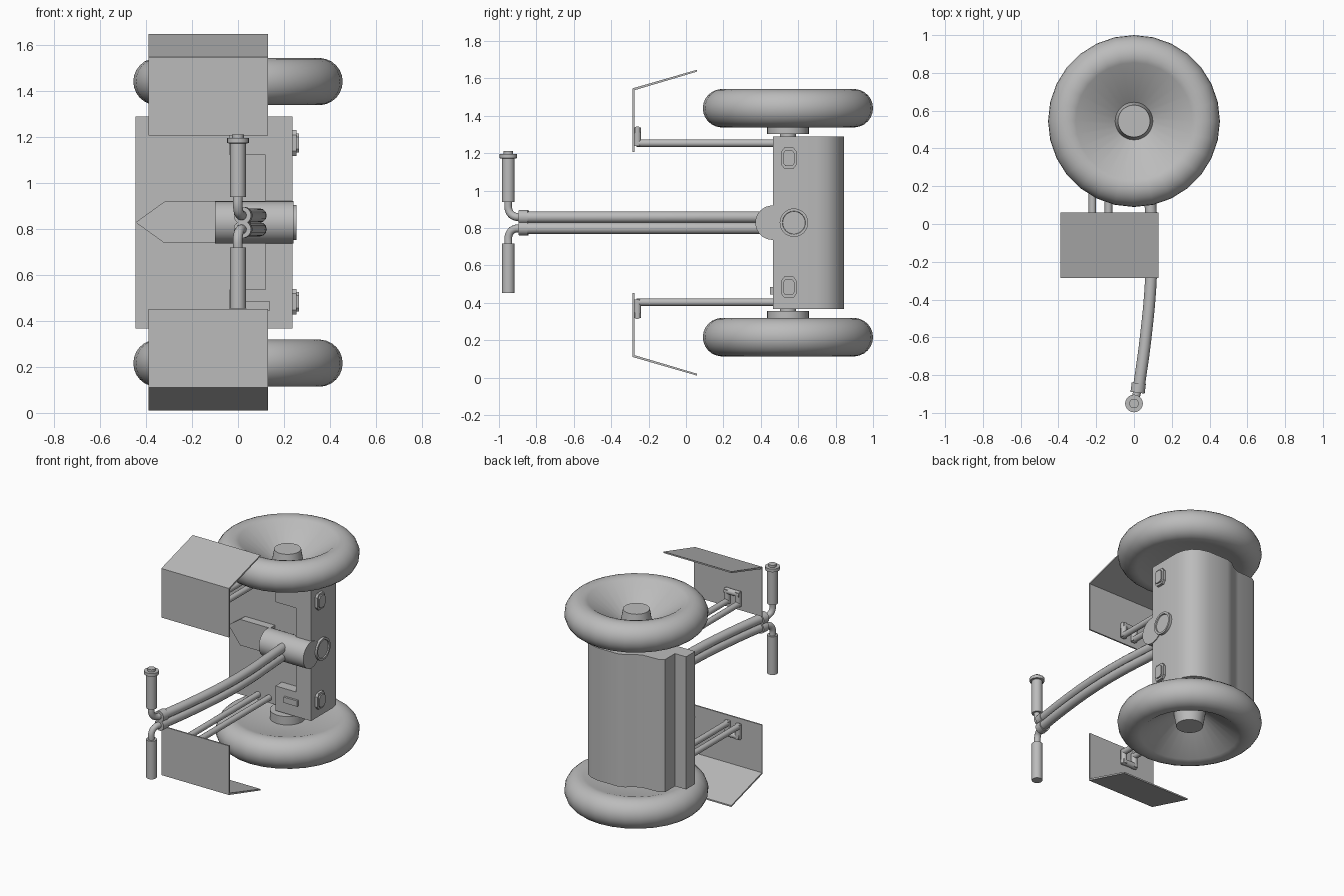
import bpy, bmesh, math
from mathutils import Vector

if "Cube" in bpy.data.objects:
    bpy.data.objects.remove(bpy.data.objects["Cube"], do_unlink=True)

MID = 0.828      # height of the mirror plane between the two wheels
AXLE_Y = 0.545

grey = bpy.data.materials.new("plain_grey")
grey.use_nodes = True
grey.diffuse_color = (0.5, 0.5, 0.5, 1)
grey.node_tree.nodes["Principled BSDF"].inputs["Base Color"].default_value = (0.5, 0.5, 0.5, 1)


def finish(name, bm, smooth=True):
    bmesh.ops.remove_doubles(bm, verts=bm.verts, dist=0.0001)
    bmesh.ops.recalc_face_normals(bm, faces=bm.faces)
    mesh = bpy.data.meshes.new(name)
    bm.to_mesh(mesh)
    bm.free()
    mesh.materials.append(grey)
    obj = bpy.data.objects.new(name, mesh)
    bpy.context.collection.objects.link(obj)
    if smooth:
        bpy.ops.object.select_all(action="DESELECT")
        obj.select_set(True)
        bpy.context.view_layer.objects.active = obj
        bpy.ops.object.shade_smooth_by_angle(angle=math.radians(32))
    return obj


def prism(name, plane, pts, a, b, smooth=False):
    """Extrude a 2D outline from a to b along the axis missing from plane."""
    place = {"xy": lambda u, v, w: (u, v, w),
             "xz": lambda u, v, w: (u, w, v),
             "yz": lambda u, v, w: (w, u, v)}[plane]
    bm = bmesh.new()
    low = [bm.verts.new(place(u, v, a)) for u, v in pts]
    high = [bm.verts.new(place(u, v, b)) for u, v in pts]
    bm.faces.new(low)
    bm.faces.new(high)
    for i in range(len(pts)):
        j = (i + 1) % len(pts)
        bm.faces.new((low[i], low[j], high[j], high[i]))
    return finish(name, bm, smooth)


def box(name, x, y, z):
    return prism(name, "xy", [(x[0], y[0]), (x[1], y[0]), (x[1], y[1]), (x[0], y[1])], *z)


def lathe(name, profile, origin, axis=(0, 0, 1), segs=24):
    """Spin (radius, height) points around an axis."""
    turn = Vector((0, 0, 1)).rotation_difference(Vector(axis)).to_matrix()
    bm = bmesh.new()
    rings = []
    for r, h in profile:
        ring = []
        for i in range(segs if r else 1):
            t = math.tau * i / segs
            p = turn @ Vector((r * math.cos(t), r * math.sin(t), h))
            ring.append(bm.verts.new(p + Vector(origin)))
        rings.append(ring)
    for a, b in zip(rings, rings[1:]):
        for i in range(segs):
            j = (i + 1) % segs
            quad = [a[i % len(a)], a[j % len(a)], b[j % len(b)], b[i % len(b)]]
            bm.faces.new(list(dict.fromkeys(quad)))
    return finish(name, bm)


def rod(name, origin, axis, radius, length, segs=20):
    return lathe(name, [(0, 0), (radius, 0), (radius, length), (0, length)], origin, axis, segs)


def tube(name, points, radius):
    curve = bpy.data.curves.new(name, "CURVE")
    curve.dimensions = "3D"
    curve.bevel_depth = radius
    curve.bevel_resolution = 4
    curve.use_fill_caps = True
    curve.materials.append(grey)
    spline = curve.splines.new("BEZIER")
    spline.bezier_points.add(len(points) - 1)
    for bp, p in zip(spline.bezier_points, points):
        bp.co = p
        bp.handle_left_type = bp.handle_right_type = "AUTO"
    obj = bpy.data.objects.new(name, curve)
    bpy.context.collection.objects.link(obj)
    return obj


# Main housing with rounded back, stepped side and front flange
prism("housing", "xy", [
    (0.237, 0.535), (0.237, 0.70), (0.225, 0.755), (0.195, 0.80), (0.15, 0.83), (0.09, 0.845),
    (-0.06, 0.845), (-0.11, 0.83), (-0.16, 0.79), (-0.21, 0.77), (-0.33, 0.765),
    (-0.36, 0.745), (-0.36, 0.635), (-0.445, 0.635), (-0.445, 0.535)], 0.366, 1.288, True)

# Raised front block, wider at both ends
prism("front_block", "xz", [
    (0.237, 0.366), (0.237, 1.288), (-0.037, 1.288), (-0.037, 1.12), (0.12, 1.12),
    (0.12, 0.537), (-0.037, 0.537), (-0.037, 0.366)], 0.465, 0.54)
box("small_plate", (0.035, 0.14), (0.45, 0.47), (0.445, 0.485))

# Central socket with flat pointed end
rod("socket_barrel", (-0.1, 0.463, MID), (1, 0, 0), 0.092, 0.342, 32)
pointer = prism("pointed_rib", "xz", [
    (-0.445, MID), (-0.32, MID + 0.09), (-0.09, MID + 0.09),
    (-0.09, MID - 0.09), (-0.32, MID - 0.09)], 0.48, 0.545)
for v in pointer.data.vertices:
    if v.co.x < -0.4:
        v.co.y = max(v.co.y, 0.53)

# Round cap on the side face, with a raised rim
lathe("side_cap", [(0, 0), (0.076, 0), (0.076, 0.019), (0.062, 0.019), (0.06, 0.012), (0, 0.012)],
      (0.236, 0.577, MID), (1, 0, 0), 32)

# Steering column made of two curved tubes
for s, side in ((-1, "lower"), (1, "upper")):
    tube(side + "_column_tube", [
        (x, y, MID + s * 0.03) for x, y in
        ((0.022, -0.89), (0.062, -0.6), (0.09, -0.28), (0.092, 0.0), (0.08, 0.2), (0.065, 0.43))], 0.031)
    rod(side + "_column_collar", (0.019, -0.893, MID + s * 0.03), (0.13, 0.99, 0), 0.038, 0.05)

    # Bent handlebar and grip
    tube(side + "_handlebar", [
        (0.02, -0.88, MID + s * 0.03), (0.008, -0.92, MID + s * 0.035),
        (0, -0.945, MID + s * 0.06), (0, -0.95, MID + s * 0.13)], 0.021)
    grip = [(0, 0.11), (0.034, 0.11), (0.034, 0.375), (0, 0.375)]
    if s > 0:
        grip[2:] = [(0.034, 0.343), (0.047, 0.345), (0.047, 0.367), (0.025, 0.367), (0.025, 0.383), (0, 0.383)]
    lathe(side + "_grip", grip, (0, -0.95, MID), (0, 0, s), 20)

    # Wheel: round tyre, dished outer face and hub
    tyre = [(0.3525 + 0.1025 * math.cos(t), 0.1025 * math.sin(t))
            for t in (math.radians(-115 + 230 * i / 16) for i in range(17))]
    wheel = [(0, -0.08), (0.11, -0.08)] + tyre + [(0.1, -0.06), (0.085, 0.03), (0, 0.03)]
    lathe(side + "_wheel", wheel, (0, AXLE_Y, MID + s * 0.612), (0, 0, s), 28)
    rod(side + "_hub_flange", (0, AXLE_Y, MID + s * 0.473), (0, 0, s), 0.112, 0.07, 28)
    rod(side + "_axle", (0, AXLE_Y, MID + s * 0.44), (0, 0, s), 0.043, 0.06)

    # Bent sheet mudguard
    def up(d):
        return MID + s * d
    prism(side + "_mudguard", "yz", [
        (-0.286, up(0.377)), (-0.286, up(0.718)), (0.06, up(0.818)),
        (0.06, up(0.808)), (-0.276, up(0.708)), (-0.276, up(0.377))], -0.39, 0.13)

    # Two struts and their bracket
    for k, x in enumerate((-0.22, -0.135)):
        rod(f"{side}_strut_{k + 1}", (x, -0.265, up(0.425)), (0, 1, 0), 0.02, 0.81, 16)
        rod(f"{side}_strut_foot_{k + 1}", (x, -0.26, up(0.41)), (0, 0, s), 0.02, 0.1, 16)
    rod(side + "_strut_bridge", (-0.235, -0.26, up(0.495)), (1, 0, 0), 0.02, 0.115, 16)

    # Long eight-sided bosses on the side face
    for grow, depth, part in ((1, 0.255, "boss"), (0.75, 0.265, "boss_cap")):
        outline = [(0.55 + grow * a, up(0.345) + grow * b) for a, b in (
            (-0.025, -0.056), (0.025, -0.056), (0.041, -0.035), (0.041, 0.035),
            (0.025, 0.056), (-0.025, 0.056), (-0.041, 0.035), (-0.041, -0.035))]
        prism(f"{side}_{part}", "yz", outline, 0.23, depth)
